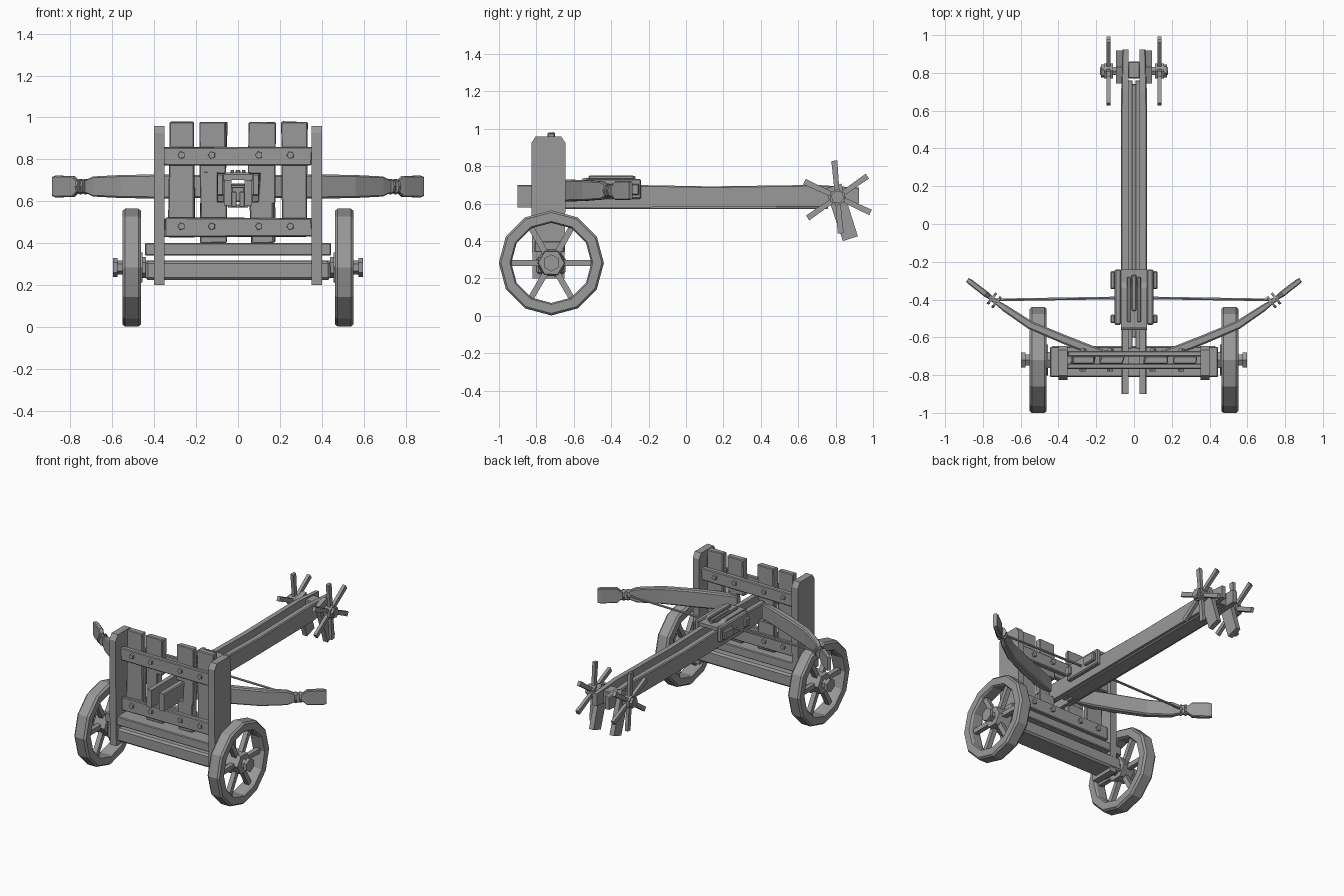
import bpy, bmesh, math, random
from mathutils import Matrix, Vector

random.seed(4)
cube = bpy.data.objects.get("Cube")
if cube:
    bpy.data.objects.remove(cube, do_unlink=True)

grey = bpy.data.materials.new("plain_grey")
grey.use_nodes = True
GREY = (0.32, 0.32, 0.32, 1)
grey.diffuse_color = GREY
grey.node_tree.nodes["Principled BSDF"].inputs["Base Color"].default_value = GREY


def finish(name, bm):
    bmesh.ops.recalc_face_normals(bm, faces=bm.faces)
    me = bpy.data.meshes.new(name)
    bm.to_mesh(me)
    bm.free()
    me.materials.append(grey)
    ob = bpy.data.objects.new(name, me)
    bpy.context.collection.objects.link(ob)
    return ob


def loft(name, rings, closed=False):
    """Skin a list of equal point rings; cap the ends unless closed."""
    bm = bmesh.new()
    vs = [[bm.verts.new(p) for p in r] for r in rings]
    n = len(vs[0])
    for a, b in zip(vs, vs[1:] + vs[:1] if closed else vs[1:]):
        for i in range(n):
            j = (i + 1) % n
            bm.faces.new((a[i], a[j], b[j], b[i]))
    if not closed:
        bm.faces.new(vs[0])
        bm.faces.new(vs[-1])
    return finish(name, bm)


def box(name, x, y, z, bevel=0.006, wobble=0.0):
    """Box from (low, high) ranges, hand-hewn by a little corner wobble."""
    bm = bmesh.new()
    bmesh.ops.create_cube(bm, size=1)
    for v in bm.verts:
        v.co = Vector([(a + b) / 2 + c * (b - a) for c, (a, b) in zip(v.co, (x, y, z))])
        v.co.x += random.uniform(-wobble, wobble)
        v.co.z += random.uniform(-wobble, wobble) * 0.6
    if bevel:
        bmesh.ops.bevel(bm, geom=bm.edges[:], offset=bevel, segments=1, affect='EDGES')
    return finish(name, bm)


def mirrored(s, a, b):
    return tuple(sorted((s * a, s * b)))


def rod(name, p, q, r, sides=6, turn=0.0, r2=None):
    """Straight bar with a regular polygon section between two points."""
    p, q = Vector(p), Vector(q)
    bm = bmesh.new()
    rot = (q - p).to_track_quat('Z', 'Y').to_matrix().to_4x4()
    m = Matrix.Translation((p + q) / 2) @ rot @ Matrix.Rotation(turn, 4, 'Z')
    bmesh.ops.create_cone(bm, cap_ends=True, segments=sides, radius1=r,
                          radius2=r if r2 is None else r2, depth=(q - p).length, matrix=m)
    return finish(name, bm)


def radial_bar(name, x, cy, cz, ang, r0, r1, w, half_thick, w_end=None):
    """Flat bar pointing outward from a hub that turns about the x axis."""
    d = Vector((0, math.cos(ang), math.sin(ang)))
    t = Vector((0, -d.z, d.y))
    e = Vector((half_thick, 0, 0))
    c = Vector((x, cy, cz))
    rings = []
    for r, h in ((r0, w), (r1, w if w_end is None else w_end)):
        o = c + d * r
        rings.append([o - e - t * h, o + e - t * h, o + e + t * h, o - e + t * h])
    return loft(name, rings)


# Wheels and axle
WY, WZ = -0.72, 0.283
RIM = ((0.27, 0.462), (0.281, 0.475), (0.281, 0.54), (0.27, 0.552), (0.222, 0.552),
       (0.214, 0.54), (0.214, 0.475), (0.222, 0.462))
for s, side in ((1, "left"), (-1, "right")):
    rings = []
    for k in range(12):
        a = k * math.tau / 12
        rings.append([(s * x, WY + r * math.cos(a), WZ + r * math.sin(a)) for r, x in RIM])
    loft(side + "_wheel_rim", rings, closed=True)
    for k in range(6):
        radial_bar(side + "_wheel_spoke", s * 0.507, WY, WZ, k * math.tau / 6, 0.04, 0.222, 0.016, 0.016)
    rod(side + "_wheel_hub", (s * 0.455, WY, WZ), (s * 0.55, WY, WZ), 0.082, 6, 0.5, 0.07)
    rod(side + "_axle_nut", (s * 0.575, WY, WZ), (s * 0.597, WY, WZ), 0.046, 6)
    rod(side + "_axle_collar", (s * 0.44, WY, WZ), (s * 0.458, WY, WZ), 0.05, 6)
rod("axle", (-0.59, WY, WZ), (0.59, WY, WZ), 0.033, 6)

# Cart frame: two cross beams and two tall cheeks
box("axle_beam", (-0.44, 0.44), (-0.80, -0.645), (0.225, 0.315), 0.012, 0.004)
box("floor_beam", (-0.445, 0.445), (-0.81, -0.65), (0.34, 0.40), 0.005)
CHEEK = ((-0.82, 0.20), (-0.65, 0.20), (-0.645, 0.60), (-0.645, 0.925), (-0.668, 0.96),
         (-0.803, 0.96), (-0.826, 0.925), (-0.826, 0.60))
for s, side in ((1, "left"), (-1, "right")):
    loft(side + "_cheek", [[(s * x, y, z) for y, z in CHEEK] for x in (0.352, 0.40)])

# Shield planks: outer pair full height, inner pair cut away around the stock
PY = (-0.74, -0.70)
for s, side in ((1, "left"), (-1, "right")):
    box(side + "_outer_plank", mirrored(s, 0.205, 0.33), PY, (0.43, 0.98), 0.005, 0.006)
    box(side + "_inner_plank_top", mirrored(s, 0.053, 0.18), PY, (0.73, 0.978), 0.005, 0.008)
    box(side + "_inner_plank_bottom", mirrored(s, 0.06, 0.175), PY, (0.40, 0.60), 0.005, 0.008)
    box(side + "_inner_plank_middle", mirrored(s, 0.10, 0.18), PY, (0.59, 0.74), 0.004, 0.006)

# Rails with bolts on both faces of the shield
for z, level in ((0.475, "lower"), (0.815, "upper")):
    for y0, y1, face, out in ((-0.768, -0.738, "front", -0.780), (-0.702, -0.672, "back", -0.660)):
        box(f"{level}_{face}_rail", (-0.354, 0.354), (y0, y1), (z - 0.044, z + 0.044), 0.005, 0.005)
        for x in (-0.27, -0.125, 0.10, 0.25):
            rod(f"{level}_{face}_bolt", (x, (y0 + y1) / 2, z + 0.005), (x, out, z + 0.005), 0.02, 5, 0.3, 0.017)

# Stock: two long rails over a narrow slotted bed
for s, side in ((1, "left"), (-1, "right")):
    rings = []
    for y, w, lo, hi in ((-0.90, 0.066, 0.58, 0.70), (-0.3, 0.068, 0.58, 0.70),
                         (0.13, 0.07, 0.582, 0.692), (0.7, 0.068, 0.584, 0.70), (0.925, 0.062, 0.60, 0.685)):
        rings.append([(s * 0.03, y, lo), (s * w, y, lo), (s * w, y, hi - 0.006),
                      (s * (w - 0.006), y, hi), (s * 0.03, y, hi)])
    loft(side + "_stock_rail", rings)
    box(side + "_stock_bed", mirrored(s, 0.007, 0.032), (-0.66, 0.76), (0.572, 0.645), 0.003)
box("stock_bottom_board", (-0.05, 0.05), (-0.6, 0.74), (0.57, 0.585), 0.003)
box("stock_end_block", (-0.031, 0.031), (0.77, 0.86), (0.595, 0.685), 0.005)

# Winch: axle, six-armed handles and slanted rear legs
CY, CZ = 0.81, 0.635
rod("winch_axle", (-0.18, CY, CZ), (0.18, CY, CZ), 0.024, 6)
for s, side in ((1, "left"), (-1, "right")):
    rod(side + "_winch_hub", (s * 0.112, CY, CZ), (s * 0.16, CY, CZ), 0.045, 6)
    rod(side + "_winch_nut", (s * 0.16, CY, CZ), (s * 0.176, CY, CZ), 0.036, 6, 0.3)
    for k in range(6):
        radial_bar(side + "_winch_handle", s * 0.135, CY, CZ,
                   math.radians(95 + 60 * k), 0.02, 0.195, 0.013, 0.011, 0.016)
    radial_bar(side + "_rear_leg", s * 0.078, CY - 0.01, CZ + 0.02,
               math.radians(-72), -0.04, 0.255, 0.045, 0.017, 0.042)

# Sliding trigger carriage
BODY = ((-0.56, 0.70), (-0.56, 0.728), (-0.545, 0.738), (-0.34, 0.738), (-0.31, 0.722),
        (-0.24, 0.722), (-0.24, 0.70))
loft("carriage_top", [[(x, y, z) for y, z in BODY] for x in (-0.07, 0.07)])
box("carriage_ridge_left", (0.018, 0.036), (-0.52, -0.28), (0.73, 0.75), 0.004)
box("carriage_ridge_right", (-0.036, -0.018), (-0.52, -0.28), (0.73, 0.75), 0.004)
box("carriage_latch", (-0.012, 0.012), (-0.46, -0.27), (0.72, 0.748), 0.004)
for s, side in ((1, "left"), (-1, "right")):
    box(side + "_carriage_cheek", mirrored(s, 0.068, 0.102), (-0.535, -0.24), (0.625, 0.732), 0.007)
    for y0, y1 in ((-0.525, -0.48), (-0.345, -0.25)):
        box(side + "_carriage_lug", mirrored(s, 0.10, 0.125), (y0, y1), (0.645, 0.705), 0.006)

# Bow arms: swept limb, thin neck and squared tip (x, y, half width, half height)
ARM = ((0.10, -0.705, 0.018, 0.052), (0.22, -0.67, 0.024, 0.056), (0.36, -0.615, 0.024, 0.058),
       (0.55, -0.535, 0.022, 0.055), (0.685, -0.445, 0.018, 0.048), (0.72, -0.42, 0.013, 0.032),
       (0.765, -0.385, 0.013, 0.03), (0.785, -0.37, 0.016, 0.05), (0.865, -0.308, 0.015, 0.052),
       (0.882, -0.296, 0.012, 0.046))
BZ = 0.67
for s, side in ((1, "left"), (-1, "right")):
    rings = []
    for i, (x, y, w, h) in enumerate(ARM):
        a, b = ARM[max(i - 1, 0)], ARM[min(i + 1, len(ARM) - 1)]
        n = Vector((a[1] - b[1], b[0] - a[0])).normalized()
        c = w * 0.35
        ring = [(-w, -h + c), (-w + c, -h), (w - c, -h), (w, -h + c),
                (w, h - c), (w - c, h), (-w + c, h), (-w, h - c)]
        rings.append([(s * (x + n.x * u), y + n.y * u, BZ + v) for u, v in ring])
    loft(side + "_bow_arm", rings)
    for x, y in ((0.728, -0.414), (0.752, -0.395)):
        rod(side + "_string_binding", (s * (x - 0.005), y - 0.004, BZ), (s * (x + 0.005), y + 0.004, BZ), 0.037, 8)
    rod(side + "_bowstring", (s * 0.745, -0.402, BZ), (0, -0.39, BZ), 0.008, 6)
